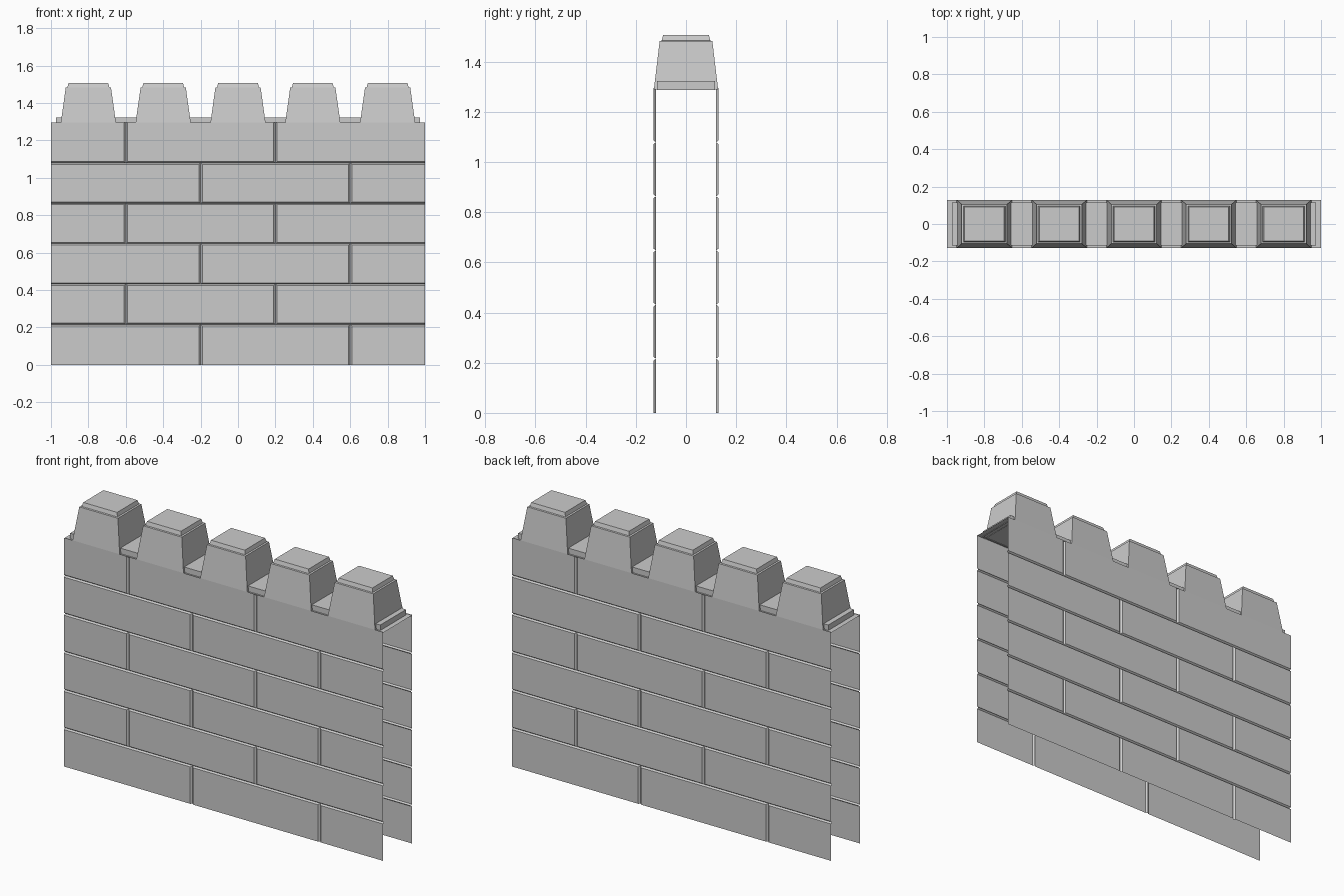
import bpy, bmesh, math
from mathutils import Matrix

if "Cube" in bpy.data.objects:
    bpy.data.objects.remove(bpy.data.objects["Cube"])

WALL_TOP = 1.295
ROW = WALL_TOP / 6
FACE_Y, JOINT_Y = -0.129, -0.120   # brick face and bottom of mortar groove


def finish(bm, name):
    bmesh.ops.remove_doubles(bm, verts=bm.verts, dist=1e-5)
    me = bpy.data.meshes.new(name)
    bm.to_mesh(me)
    bm.free()
    ob = bpy.data.objects.new(name, me)
    bpy.context.collection.objects.link(ob)
    return ob


def ring(bm, cx, hx, hy, z):
    return [bm.verts.new((cx + sx * hx, sy * hy, z))
            for sx, sy in ((-1, -1), (1, -1), (1, 1), (-1, 1))]


def stack(bm, cx, profile):
    """Rectangular rings joined upward, closed on top, open below."""
    rings = [ring(bm, cx, *p) for p in profile]
    for a, b in zip(rings, rings[1:]):
        for i in range(4):
            j = (i + 1) % 4
            bm.faces.new((a[i], a[j], b[j], b[i]))
    bm.faces.new(rings[-1])


def brick(bm, x0, x1, z0, z1):
    """Flat brick face with sloped sides where it meets a joint."""
    gx, gz = 0.009, 0.007
    l, r = x0 > -0.99, x1 < 0.99
    b, t = z0 > 0.01, z1 < WALL_TOP - 0.01
    outer = [bm.verts.new((x, JOINT_Y, z))
             for x, z in ((x0, z0), (x1, z0), (x1, z1), (x0, z1))]
    a0, a1 = x0 + gx * l, x1 - gx * r
    c0, c1 = z0 + gz * b, z1 - gz * t
    inner = [bm.verts.new((x, FACE_Y, z))
             for x, z in ((a0, c0), (a1, c0), (a1, c1), (a0, c1))]
    bm.faces.new(inner)
    for i, used in enumerate((b, r, t, l)):
        if used:
            j = (i + 1) % 4
            bm.faces.new((outer[i], outer[j], inner[j], inner[i]))
    bmesh.ops.delete(bm, geom=[v for v in outer if not v.link_faces], context='VERTS')


# Brick faces: same sheet in front and turned half round for the back
for name, angle in (("front_bricks", 0), ("back_bricks", math.pi)):
    bm = bmesh.new()
    for row in range(6):
        cuts = (-1, -0.2, 0.6, 1) if row % 2 == 0 else (-1, -0.6, 0.2, 1)
        for x0, x1 in zip(cuts, cuts[1:]):
            brick(bm, x0, x1, row * ROW, (row + 1) * ROW)
    bmesh.ops.rotate(bm, verts=bm.verts, cent=(0, 0, 0),
                     matrix=Matrix.Rotation(angle, 3, 'Z'))
    finish(bm, name)

# Flat top of the wall
bm = bmesh.new()
bm.faces.new(ring(bm, 0, 1.0, -FACE_Y, WALL_TOP - 0.003))
finish(bm, "wall_top")

# Low raised strip running under the merlons
bm = bmesh.new()
stack(bm, 0, [(0.972, 0.115, 1.288), (0.972, 0.115, 1.323)])
finish(bm, "walkway_strip")

# Five tapered merlons with a stepped cap
for k in range(5):
    bm = bmesh.new()
    stack(bm, -0.8 + 0.4 * k, [
        (0.148, 0.128, 1.29),
        (0.121, 0.105, 1.482),
        (0.112, 0.097, 1.484),
        (0.106, 0.091, 1.506)])
    finish(bm, f"merlon_{k + 1}")
